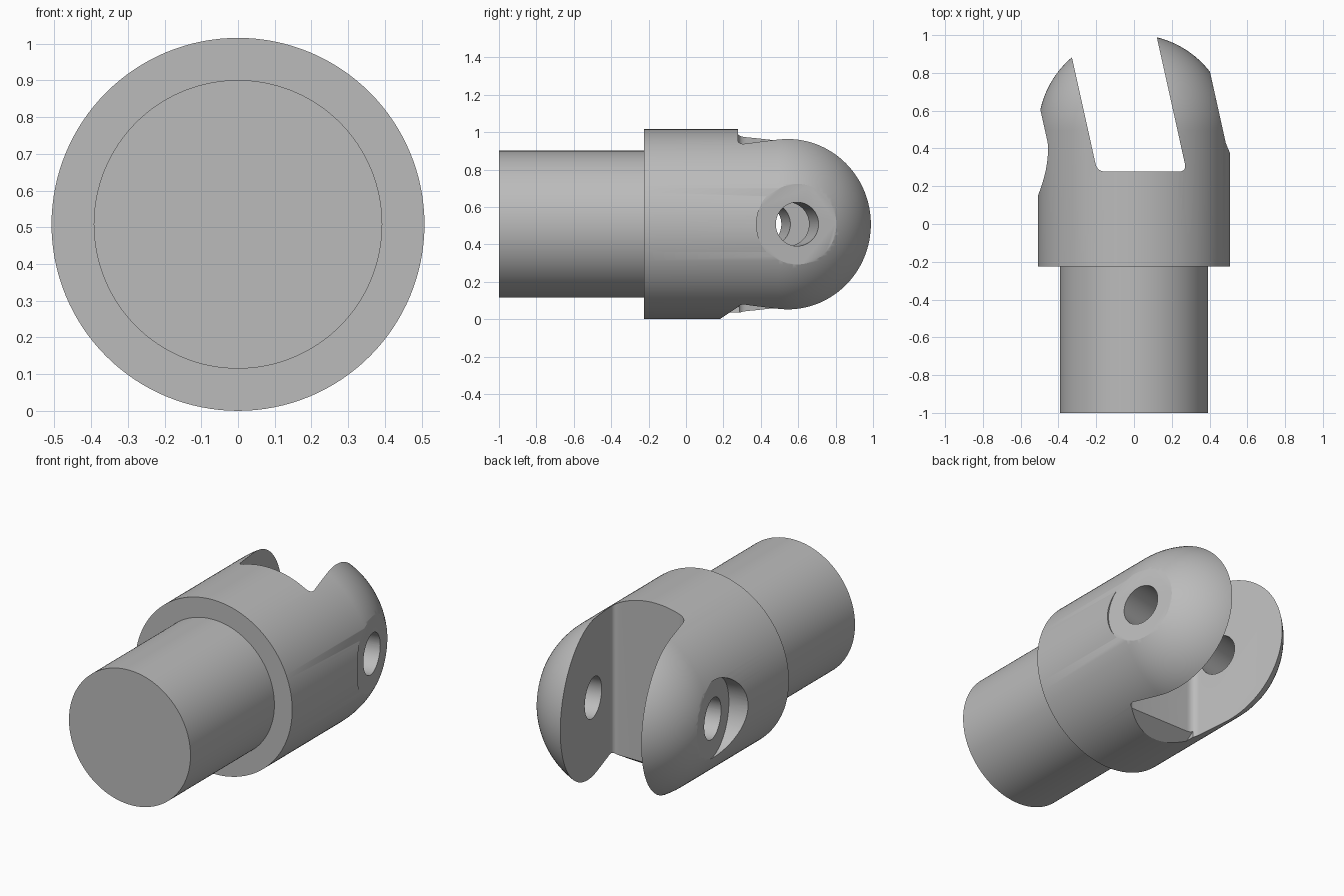
import bpy, bmesh, math
from mathutils import Vector, Matrix

if "Cube" in bpy.data.objects:
    bpy.data.objects.remove(bpy.data.objects["Cube"], do_unlink=True)

R = 0.508                          # body radius, also the height of the axis
PIVOT = Vector((0, 0.495, R))      # centre of the domed end
TILT = math.radians(12.5)          # slot and pin are turned by this angle
ACROSS = Vector((math.cos(TILT), math.sin(TILT), 0))
ALONG = Vector((-math.sin(TILT), math.cos(TILT), 0))

steel = bpy.data.materials.new("steel grey")
steel.use_nodes = True
steel.diffuse_color = (0.5, 0.5, 0.5, 1)
steel.node_tree.nodes["Principled BSDF"].inputs["Base Color"].default_value = (0.5, 0.5, 0.5, 1)


def make(name, bm):
    bmesh.ops.recalc_face_normals(bm, faces=bm.faces)
    mesh = bpy.data.meshes.new(name)
    bm.to_mesh(mesh)
    bm.free()
    mesh.materials.append(steel)
    obj = bpy.data.objects.new(name, mesh)
    bpy.context.collection.objects.link(obj)
    return obj


def lathe_y(name, profile, steps=128):
    """Revolve (radius, y) points about the long axis."""
    bm = bmesh.new()
    verts = [bm.verts.new((r, y, R)) for r, y in profile]
    edges = [bm.edges.new(pair) for pair in zip(verts, verts[1:])]
    bmesh.ops.spin(bm, geom=verts + edges, cent=(0, 0, R), axis=(0, 1, 0),
                   angle=math.tau, steps=steps)
    bmesh.ops.remove_doubles(bm, verts=bm.verts, dist=1e-5)
    return make(name, bm)


def prism(name, points, direction):
    bm = bmesh.new()
    face = bm.faces.new([bm.verts.new(p) for p in points])
    ext = bmesh.ops.extrude_face_region(bm, geom=[face])
    moved = [v for v in ext["geom"] if isinstance(v, bmesh.types.BMVert)]
    bmesh.ops.translate(bm, verts=moved, vec=direction)
    return make(name, bm)


def pin(name, radius, start, end):
    """Cylinder on the pin axis between two distances from the pivot."""
    bm = bmesh.new()
    turn = ACROSS.to_track_quat('Z', 'Y').to_matrix().to_4x4()
    place = Matrix.Translation(PIVOT + ACROSS * (start + end) / 2) @ turn
    bmesh.ops.create_cone(bm, cap_ends=True, segments=64, radius1=radius,
                          radius2=radius, depth=end - start, matrix=place)
    return make(name, bm)


def wall_point(offset, y):
    """Point at height zero on a slot wall at the given y."""
    base = PIVOT + ACROSS * offset
    p = base + ALONG * ((y - base.y) / ALONG.y)
    return Vector((p.x, y, -0.2))


# Shaft, collar and domed end as one turned body
dome = [(R * math.cos(a), PIVOT.y + R * math.sin(a))
        for a in (math.pi / 2 * i / 32 for i in range(32))]
profile = [(0, -1), (0.393, -1), (0.393, -0.225), (R, -0.225)] + dome + [(0, PIVOT.y + R)]
yoke = lathe_y("yoke_body", profile)

# Tilted slot with rounded inner corners
FLOOR, LEFT, RIGHT, FILLET = 0.277, -0.237, 0.225, 0.045
inner = [wall_point(LEFT, FLOOR), wall_point(RIGHT, FLOOR)]
outline = [wall_point(LEFT, 1.3)]
for corner, to_prev, to_next in ((inner[0], ALONG, Vector((1, 0, 0))),
                                 (inner[1], Vector((-1, 0, 0)), ALONG)):
    a, b = corner + to_prev * FILLET, corner + to_next * FILLET
    for i in range(9):
        t = i / 8
        outline.append(a * (1 - t) ** 2 + corner * 2 * t * (1 - t) + b * t ** 2)
outline.append(wall_point(RIGHT, 1.3))
cutters = [prism("slot_cutter", outline, (0, 0, 1.5))]

# Relief at the lower edge of the slot floor
wedge = [(inner[0].x + 0.01, y, z) for y, z in ((0.15, -0.02), (0.3, 0.08), (0.3, -0.02))]
cutters.append(prism("relief_cutter", wedge, (inner[1].x - inner[0].x - 0.02, 0, 0)))

# Pin hole and the flat seats around it
cutters.append(pin("pin_hole_cutter", 0.117, -0.8, 0.8))
cutters.append(pin("left_seat_cutter", 0.225, 0.46, 0.8))
cutters.append(pin("right_seat_cutter", 0.225, -0.8, -0.46))

bpy.context.view_layer.objects.active = yoke
yoke.select_set(True)
for cutter in cutters:
    mod = yoke.modifiers.new(cutter.name, 'BOOLEAN')
    mod.operation, mod.solver, mod.object = 'DIFFERENCE', 'EXACT', cutter
    bpy.ops.object.modifier_apply(modifier=mod.name)
    bpy.data.objects.remove(cutter, do_unlink=True)

bpy.ops.object.select_all(action='DESELECT')
yoke.select_set(True)
bpy.ops.object.shade_smooth_by_angle(angle=math.radians(25))
